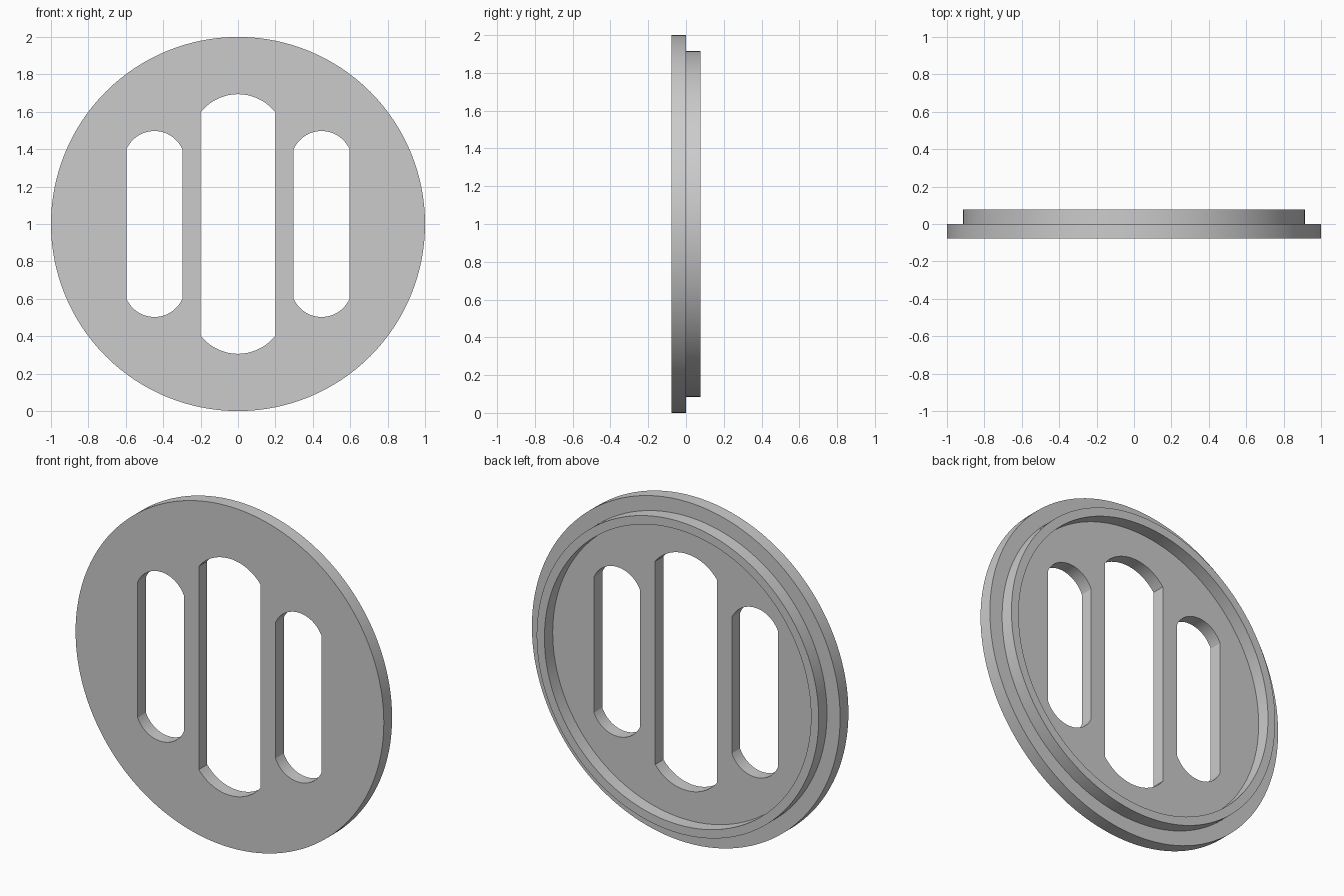
import bpy
from math import sin, cos, pi, asin, radians

cube = bpy.data.objects.get("Cube")
if cube:
    bpy.data.objects.remove(cube, do_unlink=True)

# Single plain grey
grey = bpy.data.materials.new("plain grey")
grey.use_nodes = True
colour = (0.6, 0.6, 0.6, 1)
grey.diffuse_color = colour
grey.node_tree.nodes["Principled BSDF"].inputs["Base Color"].default_value = colour

LAYER = 0.077   # thickness of plate and of lip


def circle(radius, steps=128):
    return [(radius * cos(2 * pi * i / steps), radius * sin(2 * pi * i / steps))
            for i in range(steps)]


def slot(x, half_width, straight, apex, steps=24):
    """Upright slot with shallow arched ends."""
    rise = apex - straight
    radius = (half_width ** 2 + rise ** 2) / (2 * rise)
    spread = asin(half_width / radius)
    arch = []
    for i in range(steps + 1):
        a = spread * (1 - 2 * i / steps)
        arch.append((radius * sin(a), apex - radius + radius * cos(a)))
    return [(x + s * px, s * py) for s in (1, -1) for px, py in arch]


def extruded_plate(name, outlines, y):
    """Fill outlines (inner ones become holes), extrude and stand upright."""
    curve = bpy.data.curves.new(name, 'CURVE')
    curve.dimensions = '2D'
    curve.fill_mode = 'BOTH'
    curve.extrude = LAYER / 2
    for points in outlines:
        spline = curve.splines.new('POLY')
        spline.points.add(len(points) - 1)
        for target, (px, pz) in zip(spline.points, points):
            target.co = (px, pz, 0, 1)
        spline.use_cyclic_u = True
    curve.materials.append(grey)
    obj = bpy.data.objects.new(name, curve)
    bpy.context.collection.objects.link(obj)
    obj.location = (0, y, 1)
    obj.rotation_euler = (radians(90), 0, 0)
    bpy.ops.object.select_all(action='DESELECT')
    obj.select_set(True)
    bpy.context.view_layer.objects.active = obj
    bpy.ops.object.convert(target='MESH')
    bpy.ops.object.shade_smooth_by_angle(angle=radians(25))
    return obj


# Front plate with three slots
side_slots = [slot(s * 0.447, 0.15, 0.398, 0.497) for s in (-1, 1)]
extruded_plate("slotted_plate",
               [circle(1), slot(0, 0.2, 0.596, 0.694)] + side_slots, -LAYER / 2)

# Raised lip on the back
extruded_plate("back_lip", [circle(0.915), circle(0.865)], LAYER / 2)
